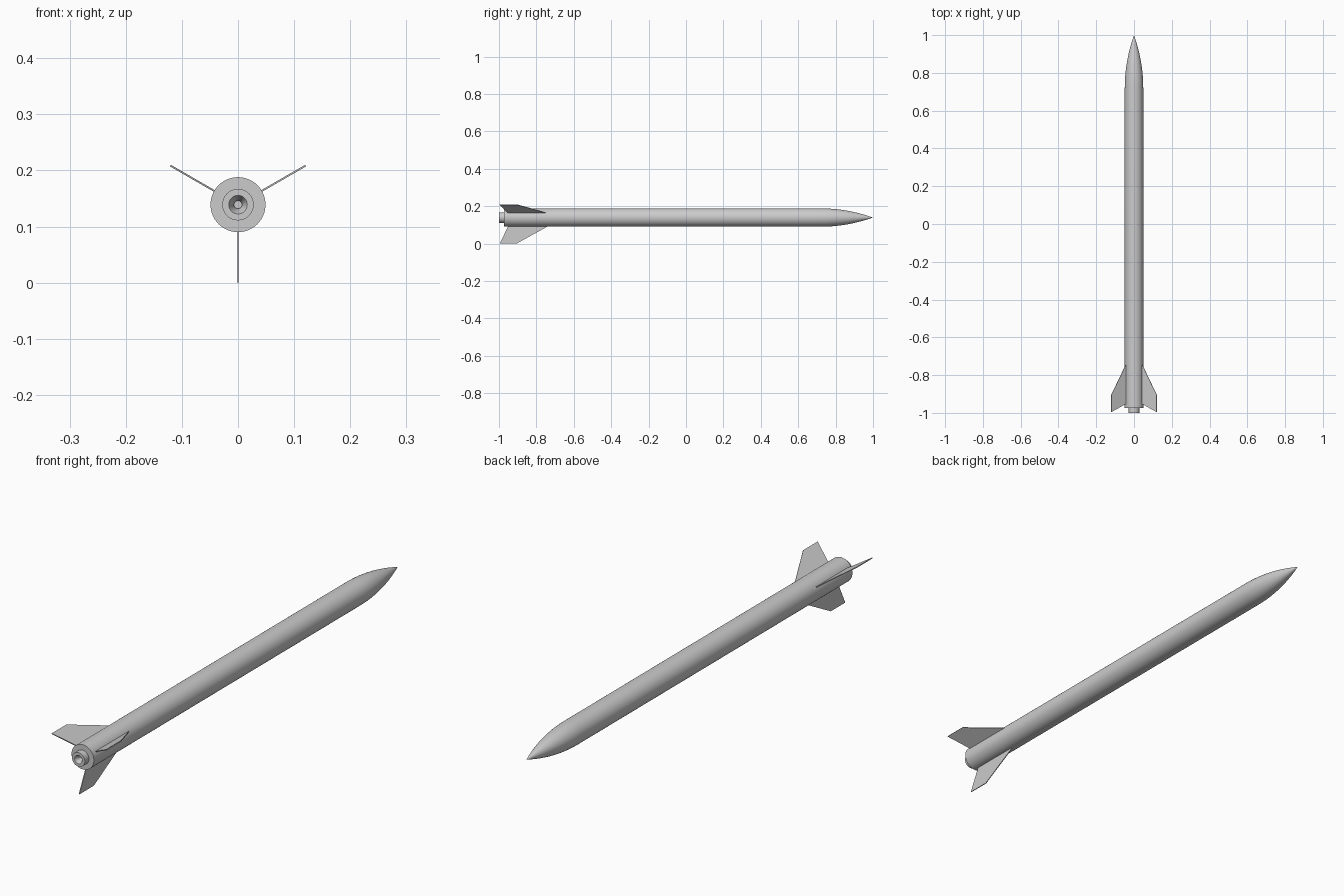
import bpy
import bmesh
from math import pi, sin, cos, radians
from mathutils import Matrix, Vector

AXIS_Z = 0.139      # height of the rocket's long axis
RADIUS = 0.049      # body tube radius
SEGMENTS = 64

old = bpy.data.objects.get("Cube")
if old:
    bpy.data.objects.remove(old, do_unlink=True)

grey = bpy.data.materials.new("light grey")
grey.use_nodes = True
grey.diffuse_color = (0.6, 0.6, 0.6, 1)
grey.node_tree.nodes["Principled BSDF"].inputs["Base Color"].default_value = (0.6, 0.6, 0.6, 1)


def finish(name, bm, smooth=True):
    """Turn a bmesh into a grey object resting on the rocket axis."""
    bmesh.ops.remove_doubles(bm, verts=bm.verts, dist=1e-5)
    bmesh.ops.recalc_face_normals(bm, faces=bm.faces)
    mesh = bpy.data.meshes.new(name)
    bm.to_mesh(mesh)
    bm.free()
    mesh.materials.append(grey)
    obj = bpy.data.objects.new(name, mesh)
    obj.location.z = AXIS_Z
    bpy.context.collection.objects.link(obj)
    if smooth:
        bpy.ops.object.select_all(action='DESELECT')
        bpy.context.view_layer.objects.active = obj
        obj.select_set(True)
        bpy.ops.object.shade_smooth_by_angle(angle=radians(30))
    return obj


def lathe(name, profile):
    """Revolve (y, radius) points around the long axis."""
    bm = bmesh.new()
    verts = [bm.verts.new((r, y, 0)) for y, r in profile]
    edges = [bm.edges.new(pair) for pair in zip(verts, verts[1:])]
    bmesh.ops.spin(bm, geom=verts + edges, cent=(0, 0, 0), axis=(0, 1, 0),
                   angle=2 * pi, steps=SEGMENTS, use_merge=True)
    return finish(name, bm)


# Body tube and pointed ogive nose as one closed shell
NOSE_START, NOSE_LENGTH, STEPS = 0.72, 0.28, 20
shell = [(-0.973, 0), (-0.973, RADIUS)]
for i in range(STEPS + 1):
    t = i / STEPS
    shell.append((NOSE_START + NOSE_LENGTH * t, RADIUS * (1 - t * t)))
lathe("body_and_nose", shell)

# Motor casing with a conical exhaust opening and narrow throat
lathe("motor_nozzle", [(-0.974, 0.028), (-1.0, 0.028), (-1.0, 0.0165),
                       (-0.982, 0.007), (-0.975, 0.007), (-0.975, 0)])

# Three swept fins, spaced evenly with one pointing straight down
FIN_OUTLINE = [(-0.735, 0.045), (-0.905, 0.139), (-0.996, 0.139), (-0.95, 0.045)]
HALF_THICK = 0.0016
for name, angle in (("lower_fin", 180), ("left_fin", 60), ("right_fin", -60)):
    bm = bmesh.new()
    face = bm.faces.new([bm.verts.new((-HALF_THICK, y, r)) for y, r in FIN_OUTLINE])
    out = bmesh.ops.extrude_face_region(bm, geom=[face])
    moved = [v for v in out["geom"] if isinstance(v, bmesh.types.BMVert)]
    bmesh.ops.translate(bm, verts=moved, vec=Vector((2 * HALF_THICK, 0, 0)))
    bmesh.ops.rotate(bm, verts=bm.verts, cent=(0, 0, 0),
                     matrix=Matrix.Rotation(radians(angle), 3, 'Y'))
    finish(name, bm, smooth=False)
